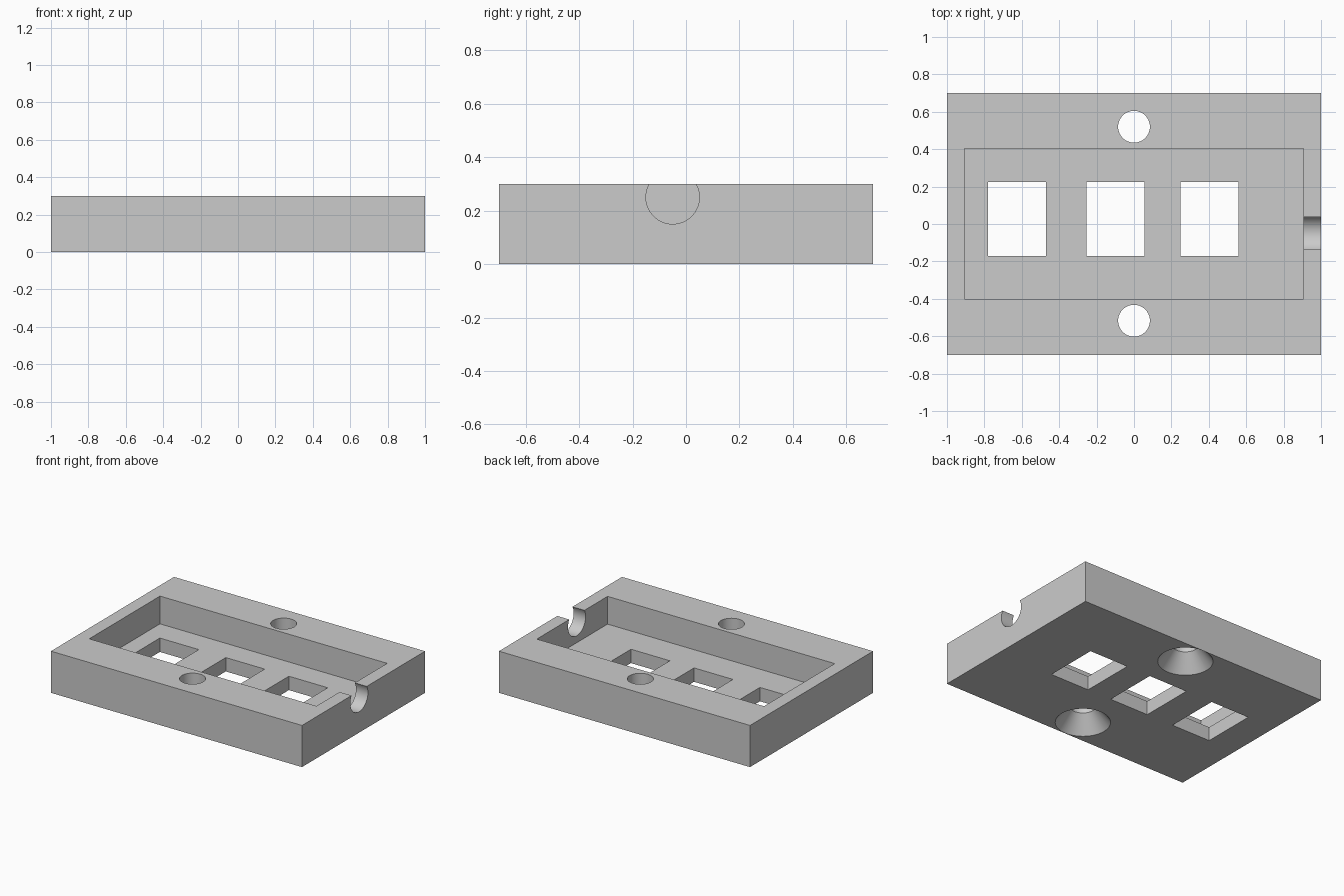
import bpy
from math import radians, pi

cube = bpy.data.objects.get("Cube")
if cube:
    bpy.data.objects.remove(cube, do_unlink=True)

grey = bpy.data.materials.new("plain grey")
grey.use_nodes = True
colour = (0.6, 0.6, 0.6, 1)
grey.diffuse_color = colour
grey.node_tree.nodes["Principled BSDF"].inputs["Base Color"].default_value = colour


def box(name, x0, x1, y0, y1, z0, z1):
    bpy.ops.mesh.primitive_cube_add(
        size=1, location=((x0 + x1) / 2, (y0 + y1) / 2, (z0 + z1) / 2))
    obj = bpy.context.object
    obj.name = name
    obj.scale = (x1 - x0, y1 - y0, z1 - z0)
    bpy.ops.object.transform_apply(location=False, rotation=False, scale=True)
    obj.data.materials.append(grey)
    return obj


def cone(name, r1, r2, depth, location, rotation=(0, 0, 0)):
    bpy.ops.mesh.primitive_cone_add(
        vertices=64, radius1=r1, radius2=r2, depth=depth,
        location=location, rotation=rotation)
    obj = bpy.context.object
    obj.name = name
    obj.data.materials.append(grey)
    return obj


def cut(target, cutter):
    cutter.hide_render = True
    mod = target.modifiers.new(cutter.name, 'BOOLEAN')
    mod.operation = 'DIFFERENCE'
    mod.solver = 'EXACT'
    mod.object = cutter
    bpy.context.view_layer.objects.active = target
    bpy.ops.object.modifier_apply(modifier=mod.name)
    bpy.data.objects.remove(cutter, do_unlink=True)


# Solid block with a shallow tray pocket
tray = box("mounting_tray", -1, 1, -0.7, 0.7, 0, 0.3)
floor = 0.1
cut(tray, box("pocket_cutter", -0.905, 0.905, -0.4, 0.405, floor, 0.5))

# Three rectangular windows through the floor
for x in (-0.625, -0.1, 0.4025):
    cut(tray, box("window_cutter", x - 0.155, x + 0.155, -0.17, 0.225, -0.1, 0.2))

# Two screw holes, countersunk from below
sink = 0.12
slope = (0.18 - 0.085) / sink
for y in (-0.517, 0.52):
    cut(tray, cone("screw_hole_cutter", 0.085, 0.085, 0.6, (0, y, 0.25)))
    extra = 0.05
    cut(tray, cone("countersink_cutter", 0.18 + slope * extra, 0.085,
                   sink + extra, (0, y, (sink - extra) / 2)))

# Round cable notch in the left end wall
cut(tray, cone("cable_notch_cutter", 0.1, 0.1, 0.4,
               (1.0, -0.05, 0.25), (0, pi / 2, 0)))

# Smooth the round cuts, keep edges sharp
bpy.ops.object.select_all(action='DESELECT')
tray.select_set(True)
bpy.context.view_layer.objects.active = tray
bpy.ops.object.shade_smooth_by_angle(angle=radians(30))
